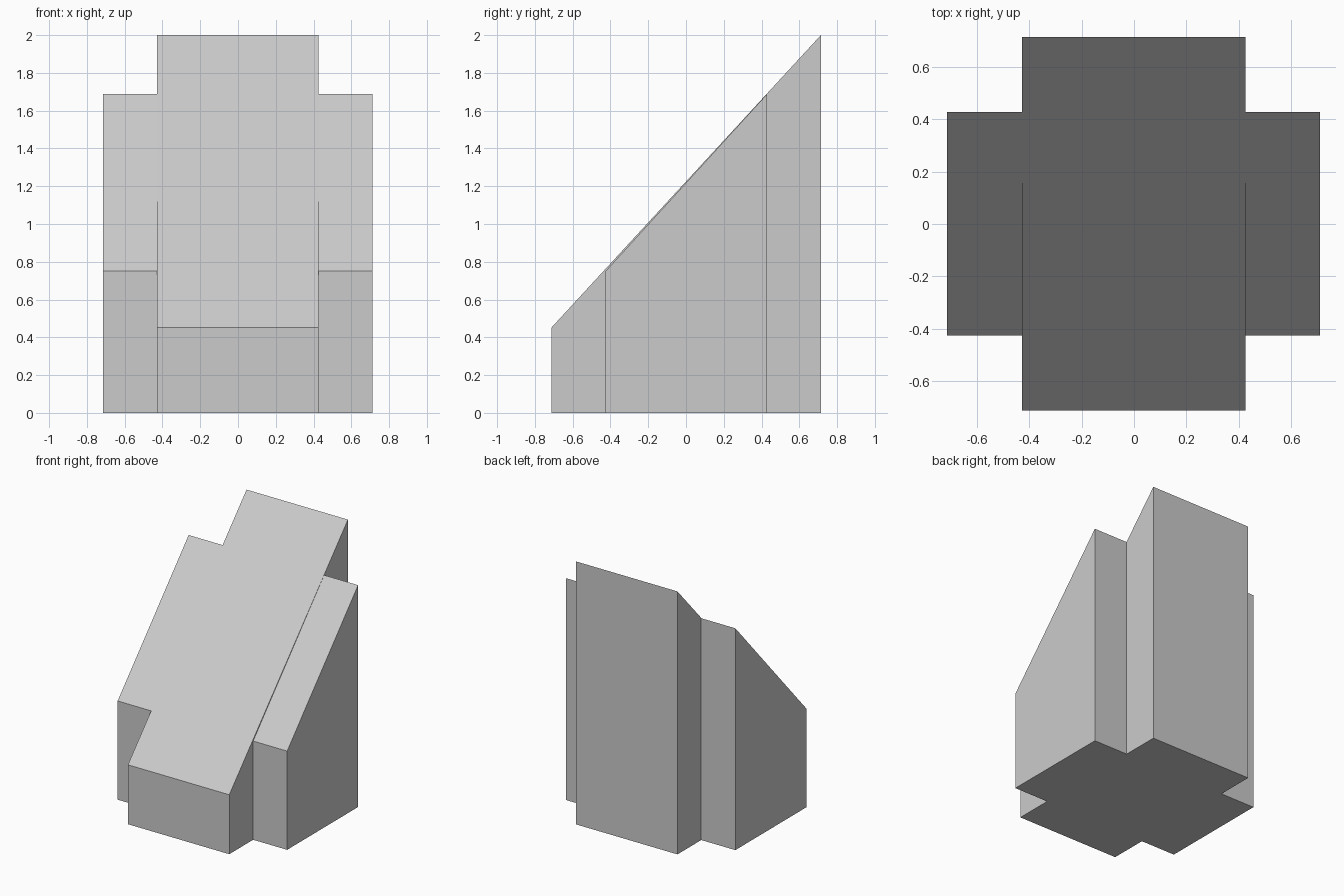
import bpy
import bmesh

if "Cube" in bpy.data.objects:
    bpy.data.objects.remove(bpy.data.objects["Cube"])

grey = bpy.data.materials.new("light grey")
grey.diffuse_color = (0.6, 0.6, 0.6, 1.0)
grey.use_nodes = True
grey.node_tree.nodes["Principled BSDF"].inputs["Base Color"].default_value = grey.diffuse_color


def sloped_block(name, x0, x1, y0, y1, z_front, z_back):
    """Side profile with a slanted top, extruded along x."""
    bm = bmesh.new()
    profile = [(y0, 0), (y1, 0), (y1, z_back), (y0, z_front)]
    face = bm.faces.new([bm.verts.new((x0, y, z)) for y, z in profile])
    ext = bmesh.ops.extrude_face_region(bm, geom=[face])
    verts = [v for v in ext["geom"] if isinstance(v, bmesh.types.BMVert)]
    bmesh.ops.translate(bm, verts=verts, vec=(x1 - x0, 0, 0))
    bmesh.ops.recalc_face_normals(bm, faces=bm.faces)
    mesh = bpy.data.meshes.new(name)
    bm.to_mesh(mesh)
    bm.free()
    mesh.materials.append(grey)
    obj = bpy.data.objects.new(name, mesh)
    bpy.context.collection.objects.link(obj)
    return obj


# Long central block, and the shorter block crossing it to form both side wings
body = sloped_block("sloped_body", -0.428, 0.425, -0.712, 0.714, 0.452, 2.0)
wings = sloped_block("side_wings", -0.715, 0.711, -0.425, 0.428, 0.751, 1.687)

# Merge both into one cross-shaped solid
union = body.modifiers.new("join_wings", 'BOOLEAN')
union.operation = 'UNION'
union.solver = 'EXACT'
union.object = wings
wings.hide_render = True
